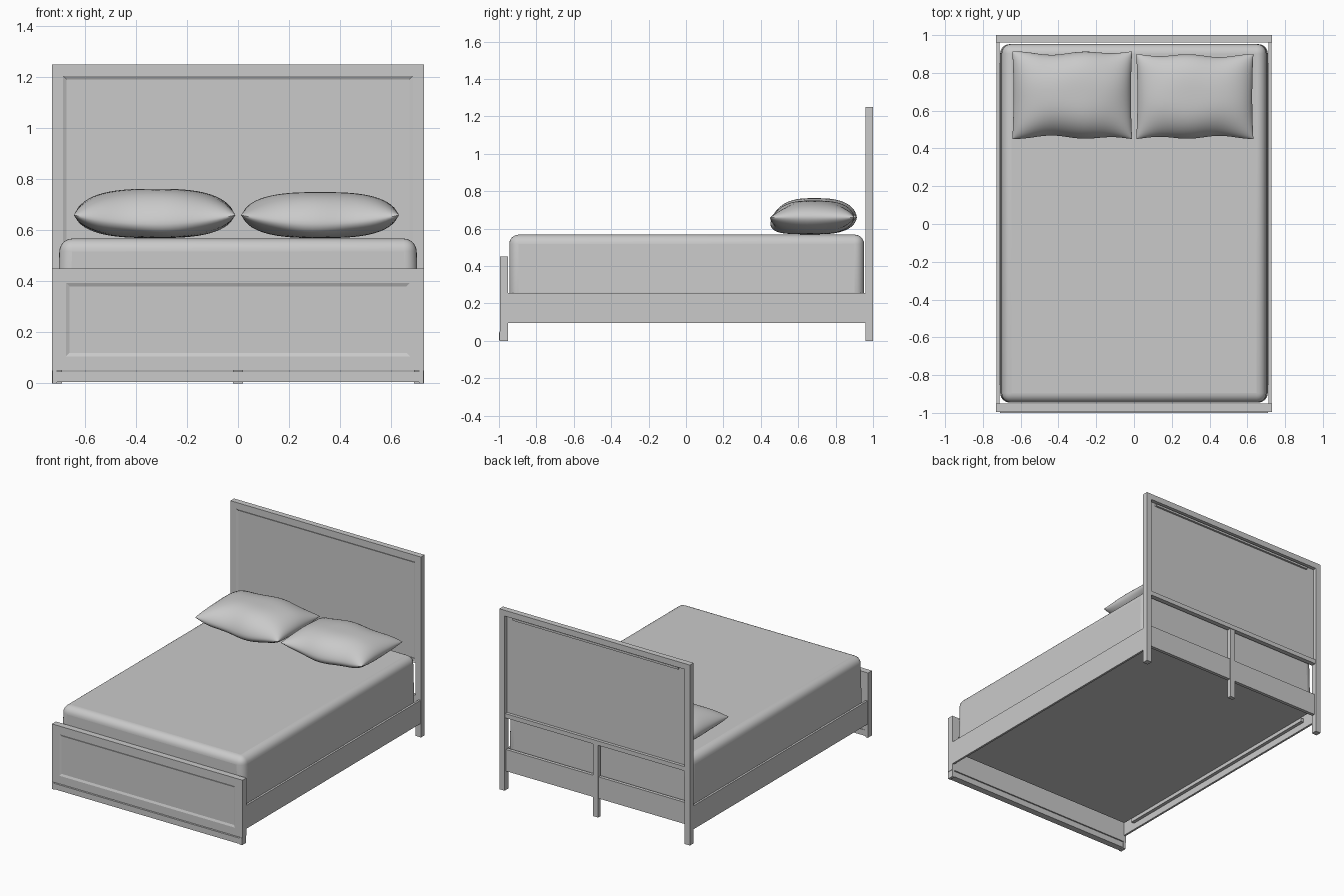
import bpy, bmesh
from math import sin, pi

cube = bpy.data.objects.get("Cube")
if cube:
    bpy.data.objects.remove(cube, do_unlink=True)

grey = bpy.data.materials.new("soft grey")
grey.use_nodes = True
colour = (0.59, 0.59, 0.59, 1)
grey.diffuse_color = colour
grey.node_tree.nodes["Principled BSDF"].inputs["Base Color"].default_value = colour


def finish(name, bm, bevel=0, segments=1, smooth=False):
    mesh = bpy.data.meshes.new(name)
    bm.to_mesh(mesh)
    bm.free()
    mesh.materials.append(grey)
    ob = bpy.data.objects.new(name, mesh)
    bpy.context.collection.objects.link(ob)
    if bevel:
        mod = ob.modifiers.new("Bevel", 'BEVEL')
        mod.width = bevel
        mod.segments = segments
    if smooth:
        bpy.ops.object.select_all(action='DESELECT')
        ob.select_set(True)
        bpy.context.view_layer.objects.active = ob
        bpy.ops.object.shade_smooth_by_angle(angle=pi / 5)
    return ob


def box_mesh(x, y, z):
    bm = bmesh.new()
    bmesh.ops.create_cube(bm, size=1)
    for v in bm.verts:
        for i, (lo, hi) in enumerate((x, y, z)):
            v.co[i] = lo if v.co[i] < 0 else hi
    return bm


def box(name, x, y, z):
    return finish(name, box_mesh(x, y, z))


def pair(name, x, y, z):
    box("left_" + name, x, y, z)
    box("right_" + name, (-x[1], -x[0]), y, z)


def framed_board(name, x, y, z, border, sunk):
    """Board whose front has a flat border and a shallow sloped field."""
    bm = box_mesh(x, y, z)
    bm.normal_update()
    front = min(bm.faces, key=lambda f: f.normal.y)
    for thickness, depth in ((border, 0), (0.014, -sunk)):
        bmesh.ops.inset_region(bm, faces=[front], thickness=thickness, depth=depth,
                               use_even_offset=True)
    return finish(name, bm)


# Headboard: posts, rails and a thin framed panel set in from the back
pair("headboard_post", (0.69, 0.73), (0.96, 1.0), (0, 1.25))
box("headboard_top_rail", (-0.69, 0.69), (0.96, 1.0), (1.21, 1.25))
framed_board("headboard_panel", (-0.69, 0.69), (0.96, 0.974), (0.505, 1.21), 0.004, 0.007)
box("headboard_upper_ledge", (-0.63, 0.64), (0.97, 0.988), (1.188, 1.202))
box("headboard_lower_ledge", (-0.69, 0.69), (0.962, 0.995), (0.503, 0.533))
box("rear_rail", (-0.69, 0.69), (0.962, 0.985), (0.13, 0.28))
box("headboard_centre_leg", (-0.02, 0.02), (0.962, 0.99), (0, 0.51))

# Footboard: framed board standing on a plinth with small corner feet
framed_board("footboard", (-0.73, 0.73), (-0.994, -0.951), (0.05, 0.45), 0.056, 0.006)
box("footboard_plinth", (-0.71, 0.71), (-1.0, -0.955), (0.006, 0.046))
pair("footboard_foot", (0.71, 0.728), (-0.996, -0.952), (0, 0.05))

# Side rails, inner cleats and the deck under the mattress
pair("side_rail", (0.713, 0.727), (-0.952, 0.962), (0.095, 0.257))
pair("rail_cleat", (0.69, 0.714), (-0.85, 0.85), (0.14, 0.165))
box("deck", (-0.69, 0.69), (-0.92, 0.93), (0.165, 0.25))

# Mattress, a little narrower at the top
soft = box_mesh((-0.71, 0.71), (-0.945, 0.952), (0.21, 0.568))
for vert in soft.verts:
    if vert.co.z > 0.5:
        vert.co.x *= 0.985
finish("mattress", soft, bevel=0.05, segments=6, smooth=True)


def pillow(name, cx, cy, cz, hx, hy, top, bottom, phase):
    """Two puffed sheets joined along a pinched seam."""
    bm = bmesh.new()
    for side, height in ((1, top), (-1, bottom)):
        sheet = bmesh.ops.create_grid(bm, x_segments=32, y_segments=24, size=1)["verts"]
        for vert in sheet:
            u, v = (sin(c * pi / 2) for c in vert.co.xy)
            fu, fv = max(0, 1 - abs(u) ** 2.8), max(0, 1 - abs(v) ** 2.8)
            puff = (fu * fv) ** 0.55
            # soft creases run in from the seam, which sags along the front
            fold = 0.08 * sin(6 * u + phase) * v * v + 0.05 * sin(5 * v + phase) * u * u
            seam = 0.01 * sin(5 * u + phase) * v
            sag = 0.035 * max(0, -v) ** 3 * (1 - u * u)
            vert.co = (cx + hx * u * (1 - 0.02 * (1 - v * v)),
                       cy + hy * v * (1 - 0.05 * (1 - u * u)) + seam * (1 - u * u),
                       cz - sag + side * height * puff * (1 + fold))
    bmesh.ops.remove_doubles(bm, verts=bm.verts, dist=0.0004)
    bmesh.ops.recalc_face_normals(bm, faces=bm.faces)
    finish(name, bm, smooth=True)


# Pillows
pillow("right_pillow", -0.327, 0.682, 0.66, 0.317, 0.232, 0.103, 0.09, 0.5)
pillow("left_pillow", 0.322, 0.675, 0.66, 0.31, 0.225, 0.09, 0.09, 2.2)
